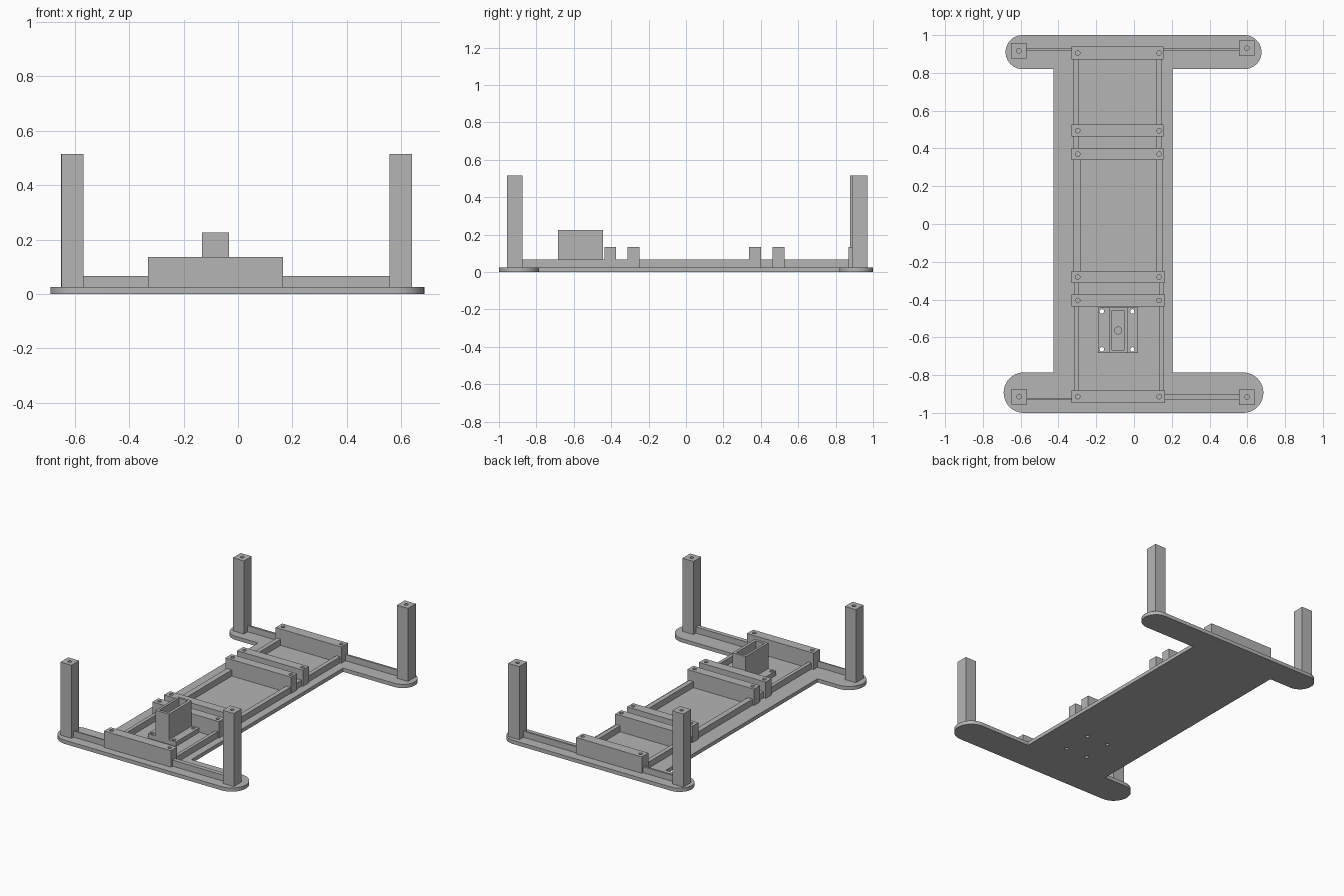
import bpy, bmesh, math
from mathutils import Matrix, Vector

cube = bpy.data.objects.get("Cube")
if cube:
    bpy.data.objects.remove(cube, do_unlink=True)

# One plain grey for everything
GREY = (0.46, 0.46, 0.46, 1)
grey = bpy.data.materials.new("plain_grey")
grey.use_nodes = True
grey.diffuse_color = GREY
grey.node_tree.nodes["Principled BSDF"].inputs["Base Color"].default_value = GREY

BASE = 0.025       # top of the base plate
RAIL = 0.066       # top of the low rails
BAR = 0.135        # top of the cross bars
LEG = 0.515        # top of the legs
HOLE = 0.012       # screw hole radius


def add_object(name, bm):
    bmesh.ops.recalc_face_normals(bm, faces=bm.faces)
    mesh = bpy.data.meshes.new(name)
    bm.to_mesh(mesh)
    bm.free()
    mesh.materials.append(grey)
    obj = bpy.data.objects.new(name, mesh)
    bpy.context.collection.objects.link(obj)
    return obj


def add_box(bm, x, y, z):
    size = Vector((x[1] - x[0], y[1] - y[0], z[1] - z[0]))
    centre = Vector((sum(x), sum(y), sum(z))) / 2
    bmesh.ops.create_cube(bm, size=1, matrix=Matrix.Translation(centre) @ Matrix.Diagonal(size.to_4d()))


def box(name, x, y, z):
    bm = bmesh.new()
    add_box(bm, x, y, z)
    return add_object(name, bm)


def extrude_outline(name, points, z0, z1):
    bm = bmesh.new()
    face = bm.faces.new([bm.verts.new((x, y, z0)) for x, y in points])
    top = bmesh.ops.extrude_face_region(bm, geom=[face])["geom"]
    bmesh.ops.translate(bm, vec=(0, 0, z1 - z0), verts=[v for v in top if isinstance(v, bmesh.types.BMVert)])
    return add_object(name, bm)


def cut(obj, holes=(), pockets=()):
    """Cut round holes (x, y, radius, z0, z1) and box pockets out of an object."""
    bm = bmesh.new()
    for x, y, r, z0, z1 in holes:
        bmesh.ops.create_cone(bm, cap_ends=True, segments=24, radius1=r, radius2=r, depth=z1 - z0,
                              matrix=Matrix.Translation((x, y, (z0 + z1) / 2)))
    for pocket in pockets:
        add_box(bm, *pocket)
    cutter = add_object("hole_cutter", bm)
    cutter.hide_render = True
    mod = obj.modifiers.new("holes", "BOOLEAN")
    mod.operation, mod.solver, mod.object = "DIFFERENCE", "EXACT", cutter
    graph = bpy.context.evaluated_depsgraph_get()
    mesh = bpy.data.meshes.new_from_object(obj.evaluated_get(graph))
    obj.modifiers.clear()
    obj.data = mesh
    bpy.data.objects.remove(cutter, do_unlink=True)


def arc(cx, cy, r, start, steps=20):
    """Half circle, counter-clockwise from the start angle in degrees."""
    angles = [math.radians(start + 180 * i / steps) for i in range(steps + 1)]
    return [(cx + r * math.cos(a), cy + r * math.sin(a)) for a in angles]


# Base plate: a wide neck between two round-ended feet
fr, br = 0.107, 0.09
neck_l, neck_r = -0.425, 0.205
outline = (arc(0.685 - fr, fr - 1, fr, -90)
           + [(neck_r, 2 * fr - 1), (neck_r, 1 - 2 * br)]
           + arc(0.675 - br, 1 - br, br, -90)
           + arc(br - 0.68, 1 - br, br, 90)
           + [(neck_l, 1 - 2 * br), (neck_l, 2 * fr - 1)]
           + arc(fr - 0.69, fr - 1, fr, 90))
plate = extrude_outline("base_plate", outline, 0, BASE)
screws = [(x, y) for x in (-0.17, -0.008) for y in (-0.463, -0.664)]
cut(plate, [(x, y, HOLE, -0.1, 0.1) for x, y in screws])

# Legs with a blind screw hole in the top
legs = {"back_right_leg": (-0.61, 0.917), "back_left_leg": (0.598, 0.93),
        "front_right_leg": (-0.608, -0.914), "front_left_leg": (0.598, -0.916)}
half = 0.041
for name, (x, y) in legs.items():
    leg = box(name, (x - half, x + half), (y - half, y + half), (BASE, LEG))
    cut(leg, [(x, y, HOLE, LEG - 0.1, LEG + 0.1)])

# Cross bars: centre y, depth and left end
bars = [(0.905, 0.07, 0.157), (0.494, 0.064, 0.157), (0.37, 0.064, 0.157),
        (-0.281, 0.064, 0.165), (-0.405, 0.064, 0.165), (-0.914, 0.066, 0.165)]
for i, (y, d, right) in enumerate(bars):
    bar = box(f"cross_bar_{i + 1}", (-0.33, right), (y - d / 2, y + d / 2), (BASE, BAR))
    cut(bar, [(x, y, HOLE, BAR - 0.06, BAR + 0.1) for x in (-0.298, 0.133)])

# Low rails along the neck, in three bays
bays = {"back": (0.4, 0.88, (-0.322, -0.293), (0.12, 0.148)),
        "middle": (-0.26, 0.35, (-0.32, -0.283), (0.12, 0.152)),
        "front": (-0.89, -0.3, (-0.314, -0.29), (0.135, 0.157))}
for name, (y0, y1, xs_right, xs_left) in bays.items():
    box(f"{name}_right_rail", xs_right, (y0, y1), (BASE, RAIL))
    box(f"{name}_left_rail", xs_left, (y0, y1), (BASE, RAIL))

# Thin ribs joining the legs to the end bars
box("back_right_rib", (-0.58, -0.32), (0.915, 0.928), (BASE, RAIL))
box("back_left_rib", (0.15, 0.565), (0.915, 0.928), (BASE, RAIL))
box("front_right_rib", (-0.58, -0.32), (-0.932, -0.923), (BASE, RAIL))
box("front_left_rib", (0.155, 0.565), (-0.93, -0.9), (BASE, RAIL))

# Open-topped holder on a screwed-down flange
FLANGE, TOP = 0.055, 0.226
hy = (-0.684, -0.443)
profile = [(-0.19, BASE), (0.02, BASE), (0.02, FLANGE), (-0.033, FLANGE),
           (-0.033, TOP), (-0.133, TOP), (-0.133, FLANGE), (-0.19, FLANGE)]
holder = extrude_outline("holder", profile, -hy[1], -hy[0])
holder.data.transform(Matrix.Rotation(math.radians(90), 4, "X"))
cut(holder, [(x, y, HOLE, 0, 0.1) for x, y in screws] + [(-0.084, -0.564, 0.021, 0, 0.1)],
    [((-0.117, -0.052), (-0.666, -0.458), (FLANGE, TOP + 0.1))])

# Smooth the round walls, keep the edges sharp
bpy.ops.object.select_all(action="DESELECT")
for obj in bpy.context.collection.objects:
    if obj.type == "MESH" and obj.data.materials and obj.data.materials[0] == grey:
        obj.select_set(True)
        bpy.context.view_layer.objects.active = obj
bpy.ops.object.shade_smooth_by_angle(angle=math.radians(30))
